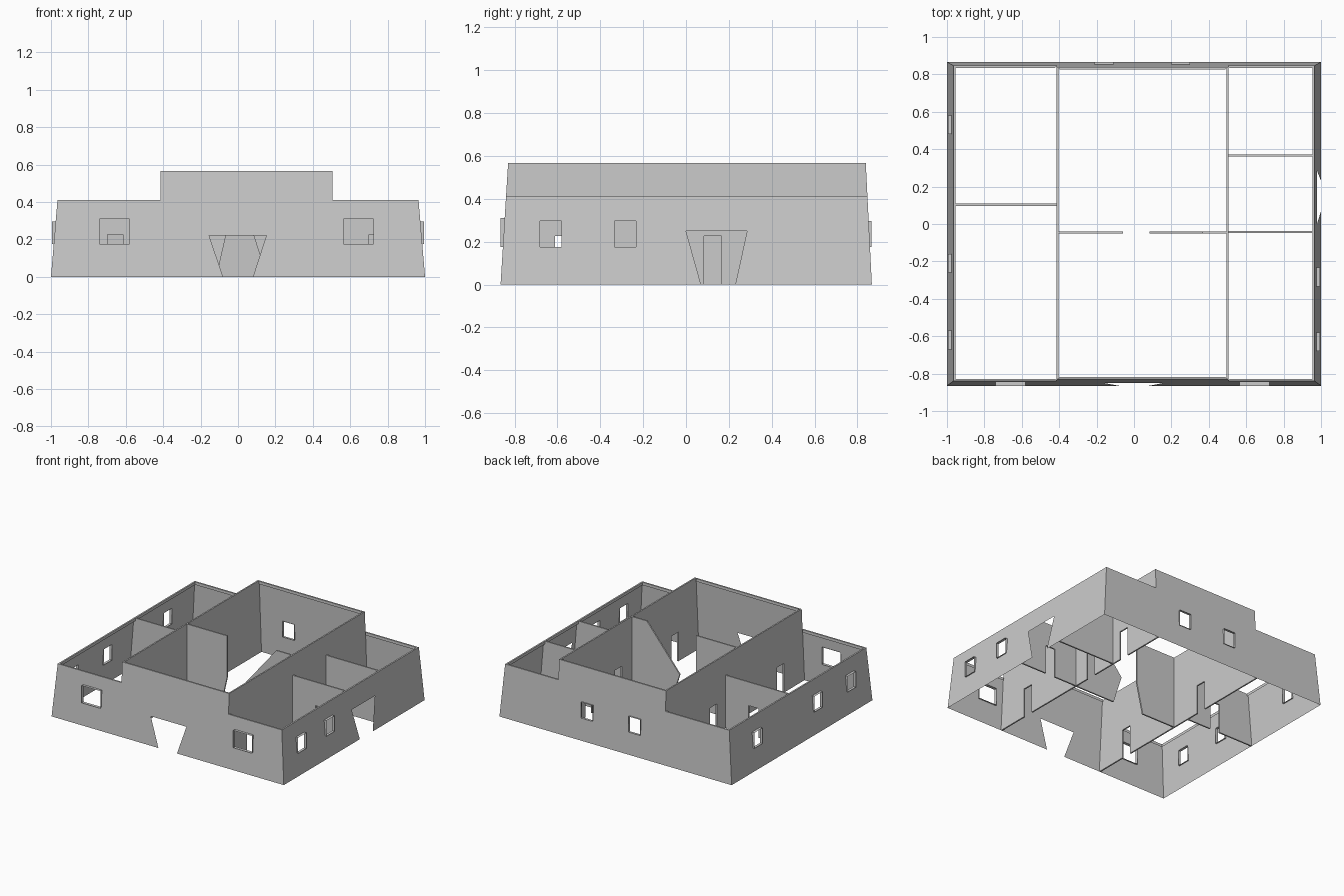
import bpy, bmesh
from mathutils import Vector

if "Cube" in bpy.data.objects:
    bpy.data.objects.remove(bpy.data.objects["Cube"])

H, HM = 0.41, 0.567           # wing height, hall height
XL, XR = -0.41, 0.5           # hall side walls
T = 0.011                     # partition and rim thickness

def sx(z): return 1 - 0.085 * z            # battered side walls
def yf(z): return -0.865 + 0.062 * z       # battered front wall
def yb(z): return 0.867 - 0.05 * z         # battered back wall

def to_object(bm, name):
    me = bpy.data.meshes.new(name)
    bm.to_mesh(me)
    bm.free()
    ob = bpy.data.objects.new(name, me)
    bpy.context.collection.objects.link(ob)
    return ob

def panel(name, loops, place, facing, depth=None):
    """Flat panel from an outline plus hole loops; optional solid depth."""
    bm = bmesh.new()
    edges = []
    for loop in loops:
        vs = [bm.verts.new((u, z, 0)) for u, z in loop]
        edges += [bm.edges.new((vs[i], vs[i - 1])) for i in range(len(vs))]
    bmesh.ops.triangle_fill(bm, use_beauty=True, edges=edges, normal=(0, 0, 1))
    for v in bm.verts:
        v.co = place(v.co.x, v.co.y)
    bm.normal_update()
    bad = [f for f in bm.faces if f.normal.dot(Vector(facing)) < 0]
    bmesh.ops.reverse_faces(bm, faces=bad)
    if depth:
        geo = bmesh.ops.extrude_face_region(bm, geom=bm.faces[:], use_keep_orig=True)
        for v in geo['geom']:
            if isinstance(v, bmesh.types.BMVert):
                v.co += Vector(depth)
        bmesh.ops.recalc_face_normals(bm, faces=bm.faces[:])
    return to_object(bm, name)

def rect(u0, u1, z0, z1):
    return [(u0, z0), (u1, z0), (u1, z1), (u0, z1)]

def outline(bottom, doors, top):
    """Bottom run left to right with door notches, then top points right to left."""
    pts = [(bottom[0], 0)]
    for b0, b1, t0, t1, h in doors:
        pts += [(b0, 0), (t0, h), (t1, h), (b1, 0)]
    return pts + [(bottom[1], 0)] + top

def door(u, w=0.083, h=0.227):
    return (u - w / 2, u + w / 2, u - w / 2, u + w / 2, h)

# outer walls: thin battered sheets
front_win = [rect(-0.74, -0.58, 0.175, 0.31), rect(0.565, 0.725, 0.175, 0.31)]
back_win = [rect(-0.21, -0.11, 0.175, 0.297), rect(0.20, 0.30, 0.175, 0.297)]
left_win = [rect(y - 0.05, y + 0.05, 0.175, 0.297) for y in (-0.62, -0.21, 0.53)]
right_win = [rect(y - 0.05, y + 0.05, 0.175, 0.297) for y in (-0.63, -0.283)]
step = [(sx(H), H), (XR, H), (XR, HM), (XL + 0.005, HM), (XL + 0.005, H), (-sx(H), H)]
side_top = [(yb(H), H), (yf(H), H)]
ends = (yf(0), yb(0))
panel("front_wall", [outline((-1, 1), [(-0.08, 0.08, -0.155, 0.152, 0.222)], step)] + front_win,
      lambda u, z: (u, yf(z), z), (0, -1, 0))
panel("back_wall", [outline((-1, 1), [], step)] + back_win,
      lambda u, z: (u, yb(z), z), (0, 1, 0))
panel("left_wall", [outline(ends, [], side_top)] + left_win,
      lambda u, z: (-sx(z), u, z), (-1, 0, 0))
panel("right_wall", [outline(ends, [(0.07, 0.23, 0.0, 0.285, 0.25)], side_top)] + right_win,
      lambda u, z: (sx(z), u, z), (1, 0, 0))

# hall side walls, full height, with door notches
hall_top = [(yb(HM), HM), (yf(HM), HM)]
for name, x, doors in (("hall_left_wall", XL, (-0.57, 0.255)),
                       ("hall_right_wall", XR, (-0.57, 0.125, 0.49))):
    panel(name, [outline(ends, [door(y) for y in doors], hall_top)],
          lambda u, z, x=x: (x - T / 2, u, z), (1, 0, 0), (T, 0, 0))

# cross partitions in the wings
for name, y, a, b, doors in (("left_wing_partition", 0.103, -1, XL, [-0.657]),
                             ("right_wing_partition_front", -0.043, XR, 1, [0.742]),
                             ("right_wing_partition_back", 0.367, XR, 1, [])):
    ta, tb = (-sx(H), b) if a == -1 else (a, sx(H))
    panel(name, [outline((a, b), [door(u) for u in doors], [(tb, H), (ta, H)])],
          lambda u, z, y=y: (u, y - T / 2, z), (0, 1, 0), (0, T, 0))

# broken partition across the hall, one piece each side of the gap
for name, pts in (("hall_partition_left", [(XL, 0), (-0.115, 0), (-0.06, 0.24), (-0.06, HM), (XL, HM)]),
                  ("hall_partition_right", [(0.155, 0), (XR, 0), (XR, HM), (0.365, HM), (0.082, 0.225)])):
    panel(name, [pts], lambda u, z: (u, -0.045 - T / 2, z), (0, 1, 0), (0, T, 0))

# rims: narrow ledge on top of the outer walls turned down on the inside
def rim(name, x0, x1, z, sides):
    bm = bmesh.new()
    y0, y1 = yf(z), yb(z)
    def ring(d, zz):
        return [bm.verts.new(p) for p in ((x0 + d, y0 + d, zz), (x1 - d, y0 + d, zz),
                                          (x1 - d, y1 - d, zz), (x0 + d, y1 - d, zz))]
    rings = [ring(0, z), ring(0.012, z), ring(0.012, z - 0.022)]
    for a, b in zip(rings, rings[1:]):
        for i in sides:
            j = (i + 1) % 4
            bm.faces.new((a[i], a[j], b[j], b[i]))
    bmesh.ops.delete(bm, geom=[v for v in bm.verts if not v.link_faces], context='VERTS')
    to_object(bm, name)

rim("left_wing_rim", -sx(H), XL, H, (0, 2, 3))
rim("hall_rim", XL, XR, HM, (0, 2))
rim("right_wing_rim", XR, sx(H), H, (0, 1, 2))

# window frames: upright open sleeves through the sloping walls
def frame(name, loop, place, d0, d1):
    bm = bmesh.new()
    a = [bm.verts.new(place(u, z, d0)) for u, z in loop]
    b = [bm.verts.new(place(u, z, d1)) for u, z in loop]
    for i in range(4):
        bm.faces.new((a[i], a[i - 1], b[i - 1], b[i]))
    to_object(bm, name)

along_x = lambda u, z, d: (u, d, z)
along_y = lambda u, z, d: (d, u, z)
for side, wins, place, d0, d1 in (("front", front_win, along_x, -0.866, -0.842),
                                  ("back", back_win, along_x, 0.866, 0.848),
                                  ("left", left_win, along_y, -0.995, -0.974),
                                  ("right", right_win, along_y, 0.995, 0.974)):
    for i, loop in enumerate(wins):
        frame(f"{side}_window_frame_{i + 1}", loop, place, d0, d1)
